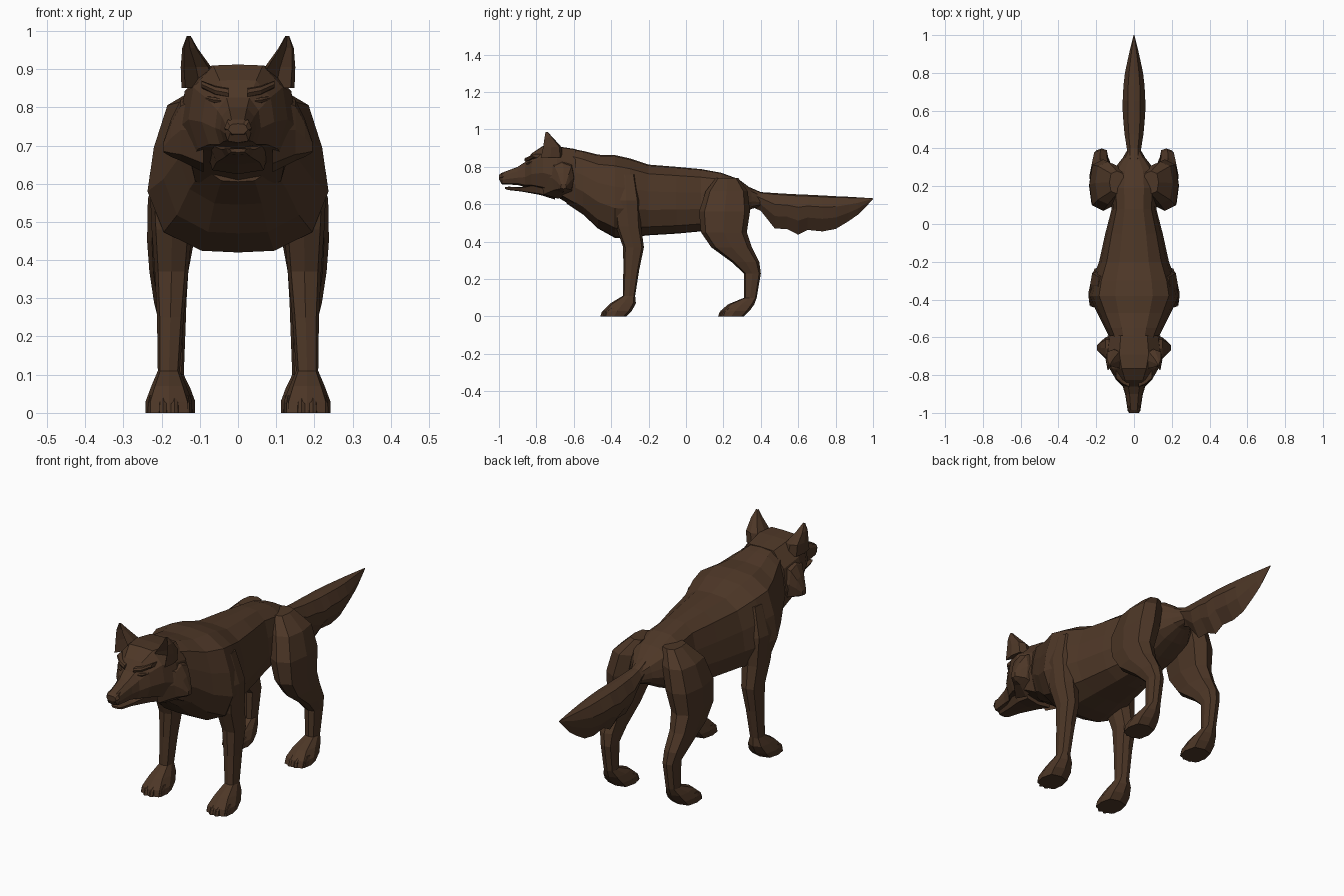
import bpy, bmesh, math
from mathutils import Vector

fur = bpy.data.materials.new("dark brown fur")
fur.diffuse_color = (0.075, 0.038, 0.020, 1)


def loft(name, rings, mirror=False):
    """Skin a list of equal-length point rings into a flat-shaded object."""
    bm = bmesh.new()
    loops = [[bm.verts.new(p) for p in r] for r in rings]
    n = len(loops[0])
    for a, b in zip(loops, loops[1:]):
        for i in range(n):
            bm.faces.new((a[i], a[(i + 1) % n], b[(i + 1) % n], b[i]))
    bm.faces.new(loops[0])
    bm.faces.new(loops[-1])
    bmesh.ops.recalc_face_normals(bm, faces=bm.faces)
    me = bpy.data.meshes.new(name)
    bm.to_mesh(me)
    bm.free()
    me.materials.append(fur)
    ob = bpy.data.objects.new(name, me)
    bpy.context.collection.objects.link(ob)
    if mirror:
        ob.modifiers.new("mirror", 'MIRROR').use_mirror_merge = False
    return ob


def spine(name, stations, half):
    """Loft along y. Station = (y, top, bottom, half width);
    half = (width fraction, height fraction) from top to bottom."""
    prof = half + [(-x, h) for x, h in reversed(half) if x > 0]
    return loft(name, [[(w * x, y, zb + (zt - zb) * h) for x, h in prof]
                       for y, zt, zb, w in stations])


def box_ring(x0, x1, y0, y1, n=8):
    """Squarish oval of n points inside a rectangle."""
    pts = []
    for i in range(n):
        t = 2 * math.pi * i / n
        c, s = math.cos(t), math.sin(t)
        k = 1.0 if i % 2 == 0 else 1.12
        pts.append(((x0 + x1) / 2 + (x1 - x0) / 2 * c * k,
                    (y0 + y1) / 2 + (y1 - y0) / 2 * s * k))
    return pts


def limb(name, stations):
    """Loft up z, mirrored. Station = (z, x0, x1, y0, y1)."""
    return loft(name, [[(x, y, z) for x, y in box_ring(*b)] for z, *b in stations], True)


# torso and neck
spine("torso", [
    (-.64, .903, .605, .11), (-.55, .885, .545, .155), (-.47, .865, .47, .195),
    (-.38, .863, .42, .237), (-.30, .845, .423, .222), (-.20, .812, .434, .185),
    (-.05, .80, .443, .152), (.08, .788, .455, .118), (.19, .768, .495, .125),
    (.28, .735, .535, .115), (.35, .682, .575, .06), (.40, .655, .59, .03)],
    [(0, 1), (.42, .985), (.78, .87), (.93, .62), (1, .36), (.82, .12), (.4, .01), (0, 0)])

# head with muzzle
spine("head", [
    (-1.0, .757, .735, .024), (-.985, .768, .707, .034), (-.90, .80, .703, .047),
    (-.86, .826, .692, .06), (-.825, .872, .688, .095), (-.765, .912, .672, .13),
    (-.69, .910, .64, .155), (-.59, .895, .58, .14)],
    [(0, 1), (.5, .99), (.9, .75), (1, .4), (.8, .08), (0, 0)])

# lower jaw
spine("lower_jaw", [(-.967, .692, .682, .022), (-.95, .694, .676, .032),
                    (-.88, .692, .668, .044), (-.78, .71, .65, .075),
                    (-.70, .73, .625, .09)],
      [(0, 1), (1, .9), (.75, .1), (0, 0)])

# nose pad
spine("nose", [(-1.0, .752, .73, .026), (-.985, .766, .724, .036), (-.955, .772, .735, .03)],
      [(0, 1), (.8, .95), (1, .5), (.6, 0), (0, 0)])

# cheek ruff, lofted outwards in x
loft("cheek_ruff", [[(x, y, z) for y, z in box_ring(*b)] for x, *b in [
    (.09, -.78, -.59, .63, .85), (.15, -.715, -.60, .66, .82),
    (.175, -.69, -.62, .67, .77), (.195, -.67, -.64, .682, .71)]], True)

# brows and eyes
loft("brow", [[(x, y, z) for y, z in box_ring(*b)] for x, *b in [
    (.025, -.865, -.82, .825, .85), (.06, -.85, -.80, .832, .856),
    (.095, -.82, -.77, .85, .87)]], True)
loft("eye", [[(x, y, z) for y, z in box_ring(*b)] for x, *b in [
    (.045, -.857, -.83, .814, .822), (.062, -.852, -.81, .81, .828),
    (.085, -.83, -.80, .82, .829)]], True)

# ears, with the front pushed in to a hollow
ear = []
for z, x0, x1, y0, y1 in [(.85, .05, .148, -.79, -.66), (.905, .07, .15, -.775, -.665),
                          (.955, .106, .146, -.762, -.71), (.987, .124, .134, -.752, -.74)]:
    r = box_ring(x0, x1, y0, y1)
    r[6] = (r[6][0], y0 + .6 * (y1 - y0))
    ear.append([(x, y, z) for x, y in r])
loft("ear", ear, True)

# front legs with paws
limb("front_leg", [
    (.76, .13, .19, -.38, -.27), (.62, .13, .232, -.395, -.245), (.48, .12, .226, -.375, -.24),
    (.37, .13, .218, -.336, -.225), (.25, .142, .212, -.335, -.25), (.11, .152, .21, -.338, -.272),
    (.07, .135, .227, -.405, -.268), (.03, .12, .242, -.445, -.29), (0, .12, .242, -.45, -.32)])

# hind legs with paws
limb("hind_leg", [
    (.74, .05, .13, .16, .28), (.67, .07, .205, .105, .33), (.56, .09, .236, .07, .342),
    (.45, .115, .238, .08, .325), (.37, .13, .232, .135, .352), (.29, .135, .22, .245, .392),
    (.23, .137, .205, .31, .40), (.10, .142, .2, .31, .378), (.065, .125, .22, .225, .365),
    (.03, .112, .235, .185, .34), (0, .112, .235, .175, .31)])

# toes
for label, front, cx in (("front", -.445, .181), ("hind", .185, .174)):
    for i in range(4):
        x = cx + (i - 1.5) * .03
        y = front + (.022 if i in (0, 3) else 0)
        limb(f"{label}_toe_{i + 1}", [(0, x - .012, x + .012, y - .013, y + .05),
                                      (.025, x - .011, x + .011, y - .005, y + .05),
                                      (.045, x - .006, x + .006, y + .022, y + .05)])

# tail: rounded above, thin ragged keel below
spine("tail", [
    (.32, .70, .60, .035), (.40, .665, .565, .038), (.475, .66, .47, .05), (.54, .656, .468, .056),
    (.60, .653, .437, .06), (.65, .651, .463, .06), (.73, .647, .455, .056), (.80, .643, .468, .048),
    (.87, .64, .51, .033), (.92, .637, .545, .022), (1.0, .632, .626, .002)],
    [(0, 1), (.55, .96), (1, .68), (.75, .35), (0, 0)])
